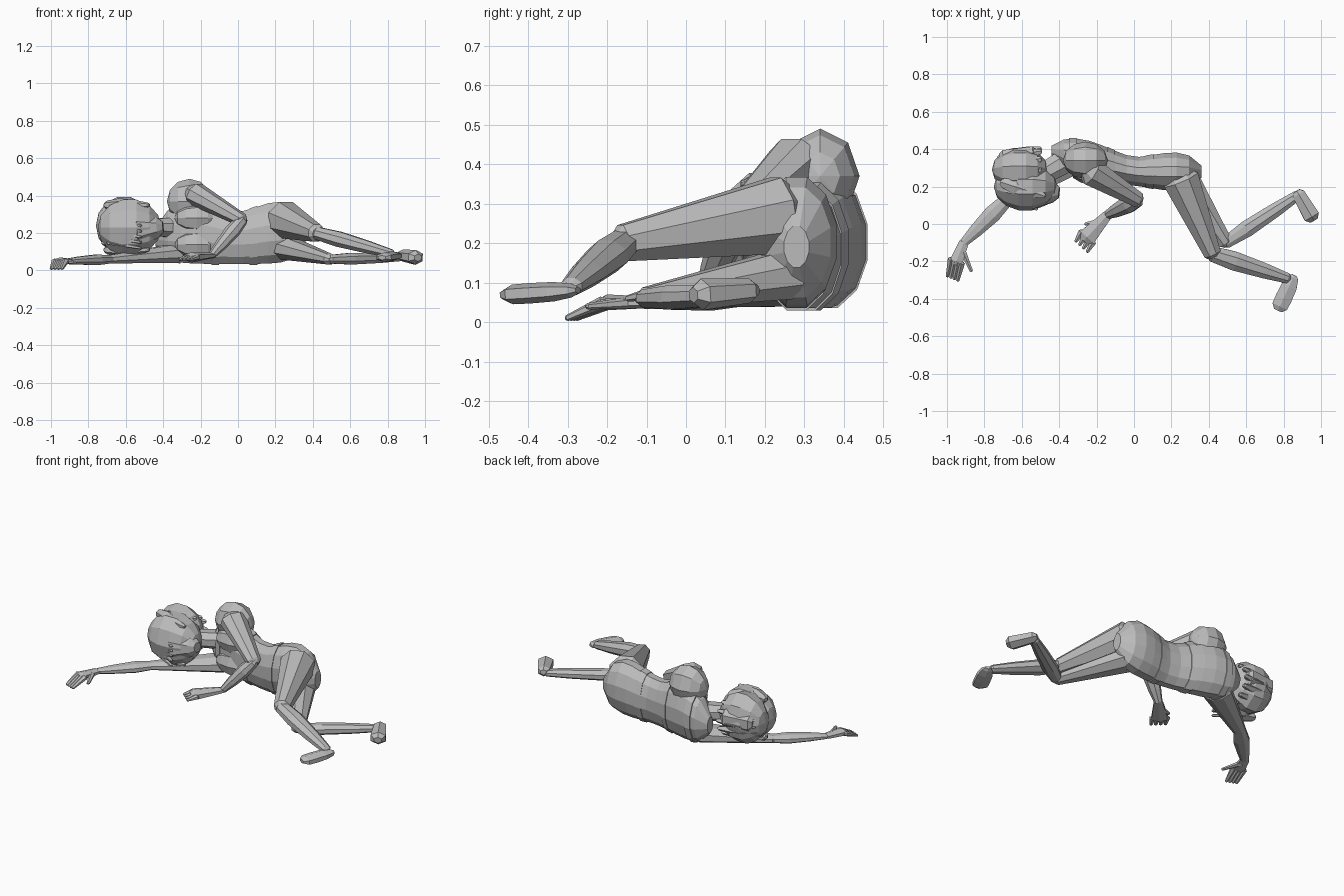
import bpy
import bmesh
import math
from mathutils import Matrix, Vector

default_cube = bpy.data.objects.get("Cube")
if default_cube:
    bpy.data.objects.remove(default_cube, do_unlink=True)

# One plain grey for the whole figure
grey = bpy.data.materials.new("plain grey")
grey.use_nodes = True
tone = (.5, .5, .5, 1)
grey.diffuse_color = tone
grey.node_tree.nodes["Principled BSDF"].inputs["Base Color"].default_value = tone

lengthwise = Vector((1, 0, 0))
skyward = Vector((0, 0, 1))


def finish(name, mesh_data):
    """Turn a bmesh into a flat shaded object."""
    bmesh.ops.recalc_face_normals(mesh_data, faces=mesh_data.faces[:])
    mesh = bpy.data.meshes.new(name)
    mesh_data.to_mesh(mesh)
    mesh_data.free()
    mesh.materials.append(grey)
    part = bpy.data.objects.new(name, mesh)
    bpy.context.collection.objects.link(part)


def skin(name, sections, along, sides):
    """Join parallel elliptical sections, each a centre, half width and half height."""
    mesh_data = bmesh.new()
    across = along.cross(skyward).normalized()
    upward = across.cross(along).normalized()
    rings = []
    for centre, width, height in sections:
        ring = []
        for step in range(sides):
            angle = math.tau * (step + .5) / sides
            offset = across * width * math.cos(angle) + upward * height * math.sin(angle)
            ring.append(mesh_data.verts.new(centre + offset))
        rings.append(ring)
    for first, second in zip(rings, rings[1:]):
        for step in range(sides):
            mesh_data.faces.new((first[step - 1], first[step], second[step], second[step - 1]))
    mesh_data.faces.new(rings[0])
    mesh_data.faces.new(rings[-1])
    finish(name, mesh_data)


def limb(name, start, end, start_size, end_size, flatness=.8, muscle=0, sides=8):
    """Tapered limb between two joints, with a muscle swelling nearer the start."""
    start, end = Vector(start), Vector(end)
    along = (end - start).normalized()
    sections = []
    for fraction in (0, .3, .7, 1):
        width = start_size + (end_size - start_size) * fraction
        width += muscle * math.sin(math.pi * fraction ** .7)
        sections.append((start.lerp(end, fraction), width, width * flatness))
    # Short rounded caps at both joints
    first, last = sections[0], sections[-1]
    sections.insert(0, (start - along * first[1] / 2, first[1] / 2, first[2] / 2))
    sections.append((end + along * last[1] / 2, last[1] / 2, last[2] / 2))
    skin(name, sections, along, sides)


def blob(name, centre, size, sides=10, rings=7):
    """Faceted ellipsoid with its poles along x."""
    mesh_data = bmesh.new()
    bmesh.ops.create_uvsphere(mesh_data, u_segments=sides, v_segments=rings, radius=1,
                              matrix=Matrix.Rotation(math.pi / 2, 4, "Y"))
    bmesh.ops.scale(mesh_data, vec=size, verts=mesh_data.verts)
    bmesh.ops.translate(mesh_data, vec=centre, verts=mesh_data.verts)
    finish(name, mesh_data)


def hand(name, wrist, knuckles, fingertips, thumb_tip, breadth):
    """Flat palm, four close fingers and a thumb."""
    wrist, knuckles, fingertips = Vector(wrist), Vector(knuckles), Vector(fingertips)
    across = (knuckles - wrist).cross(skyward).normalized()
    limb(name + "_palm", wrist, knuckles, .03, breadth, flatness=.5, sides=6)
    for number in range(4):
        spread = across * breadth * (number - 1.5) / 2
        limb(f"{name}_finger_{number}", knuckles + spread, fingertips + spread, .02, .01, sides=6)
    limb(name + "_thumb", wrist.lerp(knuckles, .3), thumb_tip, .02, .01, sides=6)


def torso_section(place, swell=1):
    """Section of the reclining body; place runs from -1 at the neck to 1 at the seat."""
    x = place * .41 - .04
    wave = math.cos(math.tau * (x + .26) / .5)
    height = .16 + .015 * wave
    depth = .095 + .015 * wave
    y = .28 - .25 * min(x, 0)
    taper = swell * math.sqrt(1 - abs(place) ** 6)
    return Vector((x, y, height + .03)), depth * taper, height * taper


# Torso lying on its side, back towards +y
torso_steps = 12
skin("torso", [torso_section(.98 * (2 * step / torso_steps - 1)) for step in range(torso_steps + 1)],
     lengthwise, sides=12)

# Clothing edges: slightly raised bands around the body
for label, place in (("collar_band", -.7), ("rib_band", -.2), ("waist_band", .3)):
    skin(label, [torso_section(place + shift, swell=1.04) for shift in (-.05, .05)],
         lengthwise, sides=12)

# Chest forms on the front
for label, level in (("chest_upper", .28), ("chest_lower", .14)):
    blob(label, (-.22, .28, level), (.12, .07, .08), sides=8, rings=6)

# Neck and head, crown towards -x and face towards -y
limb("neck", (-.36, .34, .23), (-.5, .26, .23), .07, .06)
blob("head", (-.58, .2, .23), (.17, .13, .16))
limb("jaw", (-.53, .18, .22), (-.43, .17, .23), .11, .06, flatness=1)

# Hair cap, rolled bun and flat locks sweeping from the crown
blob("hair_cap", (-.61, .29, .24), (.15, .12, .16), sides=9)
limb("hair_bun", (-.7, .36, .25), (-.54, .38, .25), .04, .04, flatness=1.4, sides=6)
lock_count = 7
for number in range(lock_count):
    turn = math.pi * (number / (lock_count - 1) - .5)
    outward = Vector((0, math.cos(turn), math.sin(turn)))
    root = Vector((-.72, .27, .23)) + outward * .08
    tip = Vector((-.5, .29, .23)) + outward * .11
    limb(f"hair_lock_{number}", root, tip, .02, .015, muscle=.02, sides=5)

# Fringe strands falling over the face
for number in range(5):
    level = .15 + .03 * number
    limb(f"fringe_{number}", (-.69, .15, level), (-.52, .08, level - .03), .02, .01, sides=5)
for label, level in (("temple_lock_upper", .35), ("temple_lock_lower", .11)):
    limb(label, (-.7, .22, level), (-.48, .15, level), .03, .015, muscle=.02, sides=6)

# Left arm: raised shoulder, bent elbow, hand resting in front
left_elbow = (.02, .13, .27)
left_wrist = (-.14, .05, .08)
blob("left_shoulder", (-.26, .34, .37), (.12, .1, .12), sides=8, rings=6)
limb("left_upper_arm", (-.23, .28, .41), left_elbow, .08, .045)
limb("left_forearm", left_elbow, left_wrist, .04, .025, muscle=.015)
hand("left_hand", left_wrist, (-.25, -.07, .07), (-.28, -.12, .06), (-.26, 0, .07), breadth=.055)

# Right arm: stretched along the ground past the head
right_elbow = (-.69, .12, .06)
right_wrist = (-.91, -.1, .05)
limb("right_upper_arm", (-.34, .34, .09), right_elbow, .09, .04, flatness=.6)
limb("right_forearm", right_elbow, right_wrist, .04, .025, flatness=.6, muscle=.015)
hand("right_hand", right_wrist, (-.95, -.2, .05), (-.97, -.29, .01), (-.87, -.25, .04), breadth=.04)

# Left leg: thigh swung forward on top, knee bent
left_knee = (.42, -.16, .2)
left_ankle = (.82, -.29, .09)
limb("left_thigh", (.25, .24, .27), left_knee, .105, .05, flatness=1)
limb("left_shin", left_knee, left_ankle, .045, .03, muscle=.015)
limb("left_foot", (.85, -.29, .08), (.78, -.44, .07), .035, .05, flatness=.5, muscle=.01, sides=6)

# Right leg: thigh underneath, shin folded back
right_knee = (.49, -.1, .06)
right_ankle = (.87, .15, .07)
limb("right_thigh", (.26, .25, .12), right_knee, .09, .04, flatness=.75)
limb("right_shin", right_knee, right_ankle, .035, .03, flatness=.7, muscle=.015)
limb("right_foot", (.88, .16, .08), (.95, .04, .07), .04, .05, flatness=.8, sides=6)
